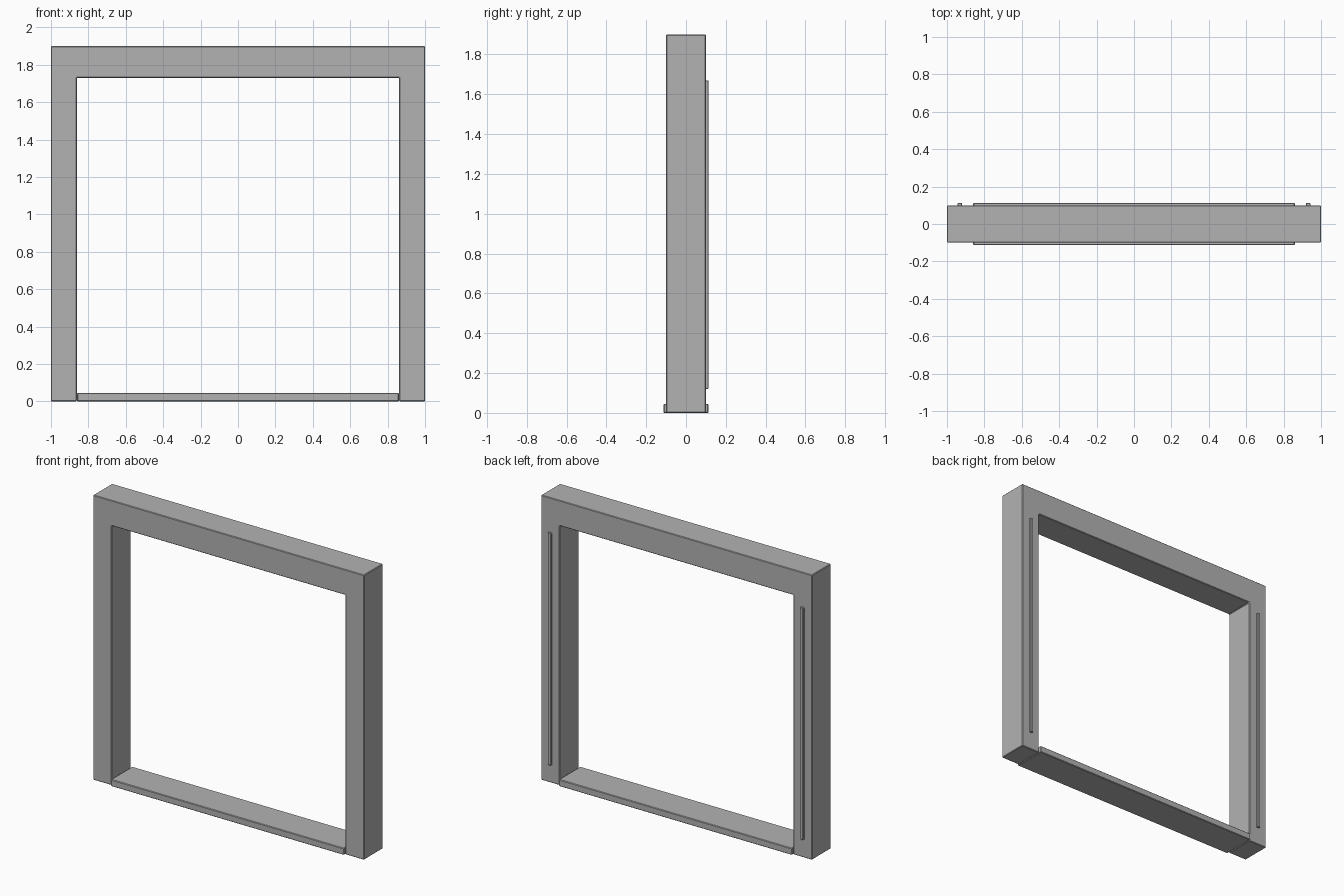
import bpy
import bmesh

cube = bpy.data.objects.get("Cube")
if cube:
    bpy.data.objects.remove(cube, do_unlink=True)

grey = bpy.data.materials.new("plain grey")
grey.use_nodes = True
grey.diffuse_color = (0.45, 0.45, 0.45, 1)
grey.node_tree.nodes["Principled BSDF"].inputs["Base Color"].default_value = grey.diffuse_color


def extrude_profile(name, outline, y0, y1, bevel):
    """Extrude an x-z outline from y0 to y1 and soften its edges."""
    bm = bmesh.new()
    face = bm.faces.new([bm.verts.new((x, y0, z)) for x, z in outline])
    result = bmesh.ops.extrude_face_region(bm, geom=[face])
    verts = [v for v in result["geom"] if isinstance(v, bmesh.types.BMVert)]
    bmesh.ops.translate(bm, verts=verts, vec=(0, y1 - y0, 0))
    bmesh.ops.recalc_face_normals(bm, faces=bm.faces)
    mesh = bpy.data.meshes.new(name)
    bm.to_mesh(mesh)
    bm.free()
    obj = bpy.data.objects.new(name, mesh)
    bpy.context.collection.objects.link(obj)
    mesh.materials.append(grey)
    mod = obj.modifiers.new("soft edges", "BEVEL")
    mod.width = bevel
    mod.segments = 1
    return obj


def box(name, x0, x1, y0, y1, z0, z1, bevel):
    return extrude_profile(name, [(x0, z0), (x1, z0), (x1, z1), (x0, z1)], y0, y1, bevel)


outer, inner, top, head, depth = 1.0, 0.862, 1.9, 1.73, 0.1

# Posts and lintel as one continuous frame
extrude_profile("door_frame", [
    (-outer, 0), (-inner, 0), (-inner, head), (inner, head),
    (inner, 0), (outer, 0), (outer, top), (-outer, top)], -depth, depth, 0.004)

# Threshold, slightly deeper than the frame
box("threshold", -0.86, 0.86, -0.113, 0.113, 0, 0.045, 0.004)

# Slim vertical strips on the back of both posts
for side, sign in (("left", 1), ("right", -1)):
    x = sign * 0.931
    box(side + "_back_strip", x - 0.012, x + 0.012, depth - 0.005, 0.113, 0.12, 1.67, 0.003)
